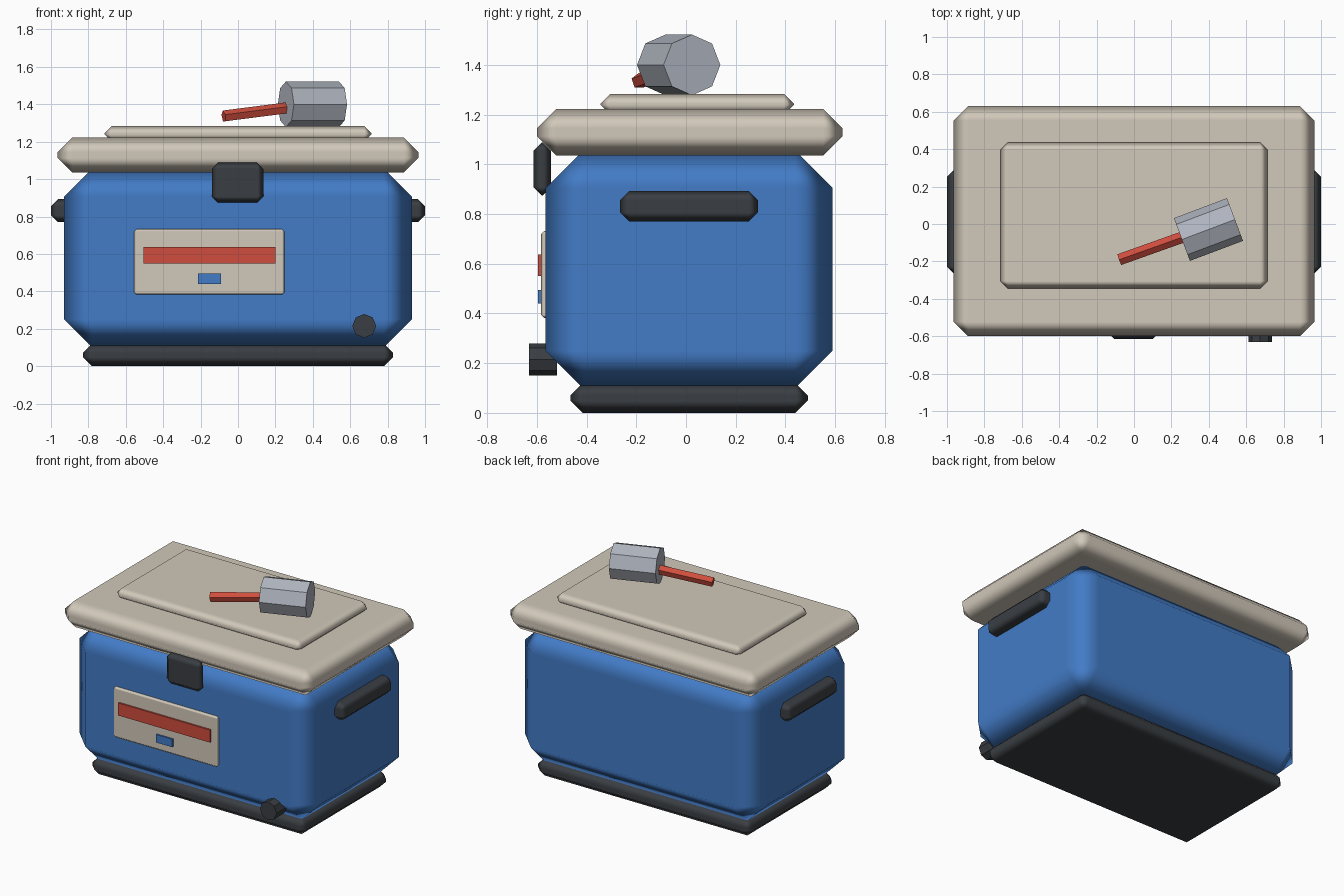
import bpy
import bmesh
from math import sin, cos, tau
from mathutils import Vector

default_cube = bpy.data.objects.get("Cube")
if default_cube:
    bpy.data.objects.remove(default_cube, do_unlink=True)


def material(name, rgb):
    mat = bpy.data.materials.new(name)
    mat.use_nodes = True
    mat.diffuse_color = (*rgb, 1)
    shader = next(n for n in mat.node_tree.nodes if n.type == 'BSDF_PRINCIPLED')
    shader.inputs["Base Color"].default_value = (*rgb, 1)
    return mat


blue = material("cooler blue", (0.055, 0.20, 0.57))
cream = material("warm cream", (0.64, 0.58, 0.49))
dark = material("dark plastic", (0.042, 0.048, 0.055))
red = material("red", (0.62, 0.075, 0.047))
metal = material("grey metal", (0.43, 0.46, 0.52))


def add_object(name, bm, mat):
    bmesh.ops.recalc_face_normals(bm, faces=bm.faces)
    mesh = bpy.data.meshes.new(name)
    bm.to_mesh(mesh)
    bm.free()
    mesh.materials.append(mat)
    obj = bpy.data.objects.new(name, mesh)
    bpy.context.scene.collection.objects.link(obj)
    return obj


def box(name, x, y, z, mat, chamfer=0.0):
    """Box from (min, max) ranges, with an optional soft-shaded chamfer."""
    bm = bmesh.new()
    bmesh.ops.create_cube(bm, size=1)
    for v in bm.verts:
        v.co = [(lo + hi) / 2 + c * (hi - lo) for c, (lo, hi) in zip(v.co, (x, y, z))]
    obj = add_object(name, bm, mat)
    if chamfer:
        obj.data.shade_smooth()
        mod = obj.modifiers.new("chamfer", 'BEVEL')
        mod.width = chamfer
        mod.segments = 1
        mod.limit_method = 'NONE'
        mod.harden_normals = True
    return obj


def prism(name, start, end, radius, sides, mat):
    """Flat-sided rod between two points, one corner pointing up."""
    a, b = Vector(start), Vector(end)
    axis = (b - a).normalized()
    side = axis.cross(Vector((0, 0, 1))).normalized()
    up = side.cross(axis)
    bm = bmesh.new()
    rings = []
    for p in (a, b):
        rings.append([bm.verts.new(p + radius * (side * sin(tau * i / sides) + up * cos(tau * i / sides)))
                      for i in range(sides)])
        bm.faces.new(rings[-1])
    for i in range(sides):
        j = (i + 1) % sides
        bm.faces.new((rings[0][i], rings[0][j], rings[1][j], rings[1][i]))
    return add_object(name, bm, mat)


# Cooler shell: base, body, lid and raised lid panel
box("base", (-0.83, 0.83), (-0.465, 0.49), (0, 0.12), dark, 0.05)
box("body", (-0.93, 0.93), (-0.565, 0.59), (0.10, 1.055), blue, 0.15)
box("lid", (-0.965, 0.965), (-0.6, 0.63), (1.035, 1.222), cream, 0.078)
box("lid_panel", (-0.715, 0.715), (-0.345, 0.435), (1.2, 1.283), cream, 0.04)

# Side handles
for name, s in (("left_handle", 1), ("right_handle", -1)):
    box(name, sorted((s * 0.89, s * 1.0)), (-0.265, 0.29), (0.77, 0.893), dark, 0.037)

# Front latch, label with its painted plates, and drain plug
box("latch", (-0.14, 0.135), (-0.614, -0.543), (0.875, 1.088), dark, 0.033)
box("label", (-0.555, 0.248), (-0.583, -0.55), (0.382, 0.732), cream, 0.012)
box("label_stripe", (-0.505, 0.2), (-0.595, -0.586 + 0.004), (0.55, 0.637), red)
box("label_badge", (-0.215, -0.09), (-0.595, -0.586 + 0.004), (0.44, 0.495), blue)
prism("drain_plug", (0.675, -0.632, 0.215), (0.675, -0.52, 0.215), 0.064, 8, dark)

# Scoop resting on the lid
prism("scoop_head", (0.256, -0.083, 1.4), (0.54, 0.024, 1.4), 0.122, 8, metal)
prism("scoop_handle", (-0.077, -0.19, 1.335), (0.33, -0.045, 1.387), 0.032, 5, red)
